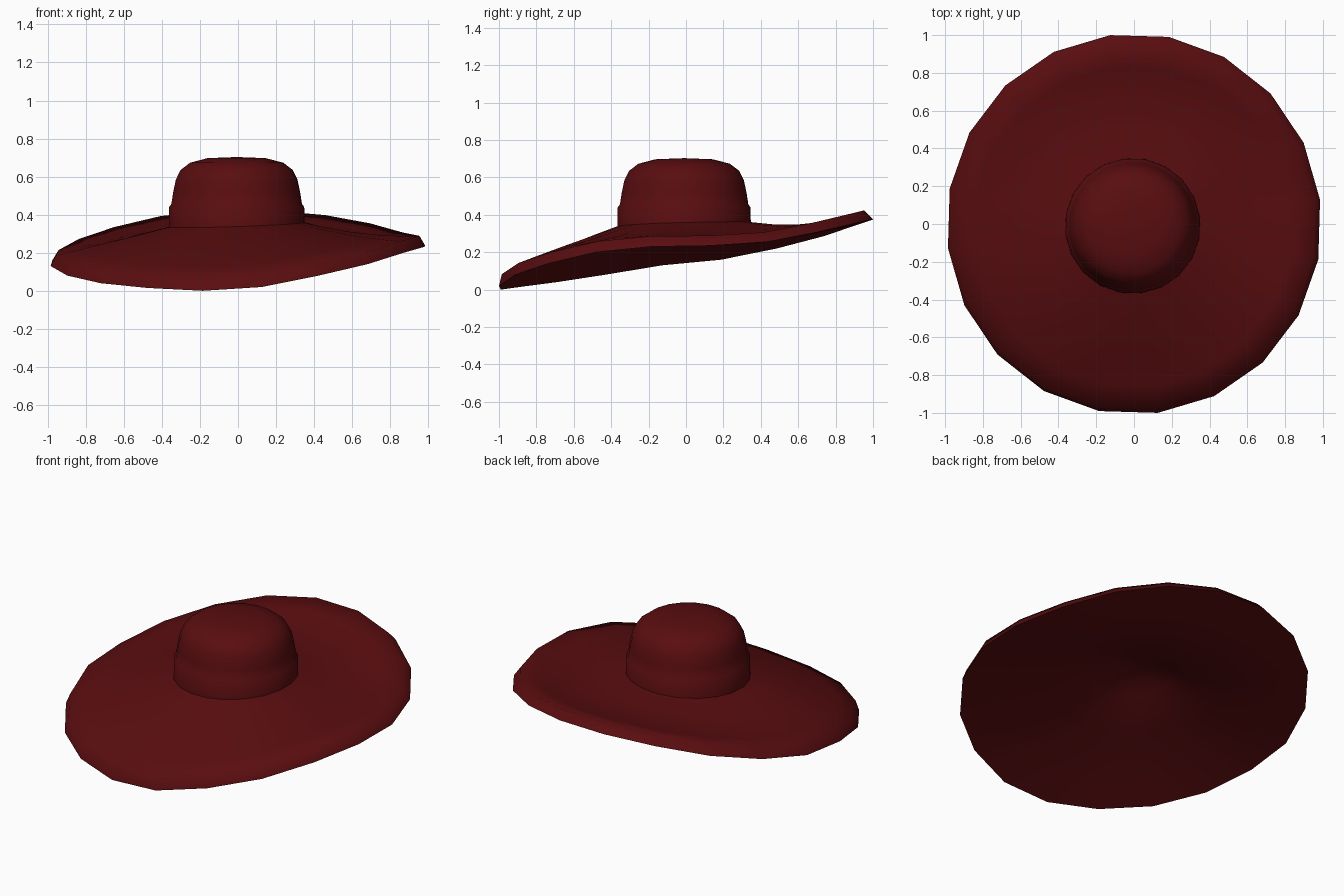
import bpy
import bmesh
from math import sin, cos, pi, radians

cube = bpy.data.objects.get("Cube")
if cube:
    bpy.data.objects.remove(cube, do_unlink=True)

SIDES = 20
ANGLES = [radians(97.3 - 360 / SIDES * i) for i in range(SIDES)]
# Height of the lower brim edge, clockwise from the back
RIM = [.375, .375, .35, .305, .255, .235, .23, .20, .14, .08,
       .02, 0, .015, .04, .08, .13, .16, .22, .285, .345]
CX, CY = -.007, -.01   # the crown sits slightly off centre

felt = bpy.data.materials.new("dark red felt")
felt.use_nodes = True
colour = (.1, .004, .005, 1)
felt.diffuse_color = colour
felt.node_tree.nodes["Principled BSDF"].inputs["Base Color"].default_value = colour


def loft(name, rings, tip):
    """Skin a list of point rings and close the last one to a centre point."""
    bm = bmesh.new()
    loops = [[bm.verts.new(p) for p in ring] for ring in rings]
    centre = bm.verts.new(tip)
    for i in range(SIDES):
        j = (i + 1) % SIDES
        for low, high in zip(loops, loops[1:]):
            bm.faces.new((low[i], low[j], high[j], high[i]))
        bm.faces.new((loops[-1][i], loops[-1][j], centre))
    bmesh.ops.recalc_face_normals(bm, faces=bm.faces)
    mesh = bpy.data.meshes.new(name)
    bm.to_mesh(mesh)
    bm.free()
    mesh.materials.append(felt)
    obj = bpy.data.objects.new(name, mesh)
    bpy.context.collection.objects.link(obj)
    bpy.ops.object.select_all(action='DESELECT')
    obj.select_set(True)
    bpy.context.view_layer.objects.active = obj
    bpy.ops.object.shade_smooth_by_angle(angle=radians(70))


def brim_ring(t, top):
    """One ring of the brim; t runs from the crown (0) to the edge (1)."""
    ring = []
    for a, rim in zip(ANGLES, RIM):
        s, c = sin(a), cos(a)
        inner = .35 + .012 * c + .01 * s - (0 if top else .05)
        outer = rim + (.055 - .008 * s if top else 0)
        reach = 1 - (.03 + .015 * s if top else 0)
        dip = .015 + .01 * c + .025 * s
        r = .35 + (reach - .35) * t
        z = inner + (outer - inner) * t - dip * sin(pi * t)
        ring.append((.993 * r * c + CX * (1 - t), 1.008 * r * s + CY * (1 - t), z))
    return ring


def crown_ring(r, z):
    return [(CX + r * cos(a), CY + r * sin(a), z) for a in ANGLES]


# Brim: upper surface out to the edge, back along the underside, shallow hollow
STEPS = (0, .2, .4, .6, .8, 1)
loft("hat_brim",
     [brim_ring(t, True) for t in STEPS]
     + [brim_ring(t, False) for t in reversed(STEPS)]
     + [crown_ring(.24, .345), crown_ring(.12, .39)],
     (CX, CY, .405))

# Crown: straight band at the foot, small step, rounded top
PROFILE = [(.36, .32), (.358, .44), (.346, .456), (.336, .52), (.322, .585),
           (.297, .635), (.247, .673), (.155, .697)]
loft("hat_crown", [crown_ring(r, z) for r, z in PROFILE], (CX, CY, .703))
